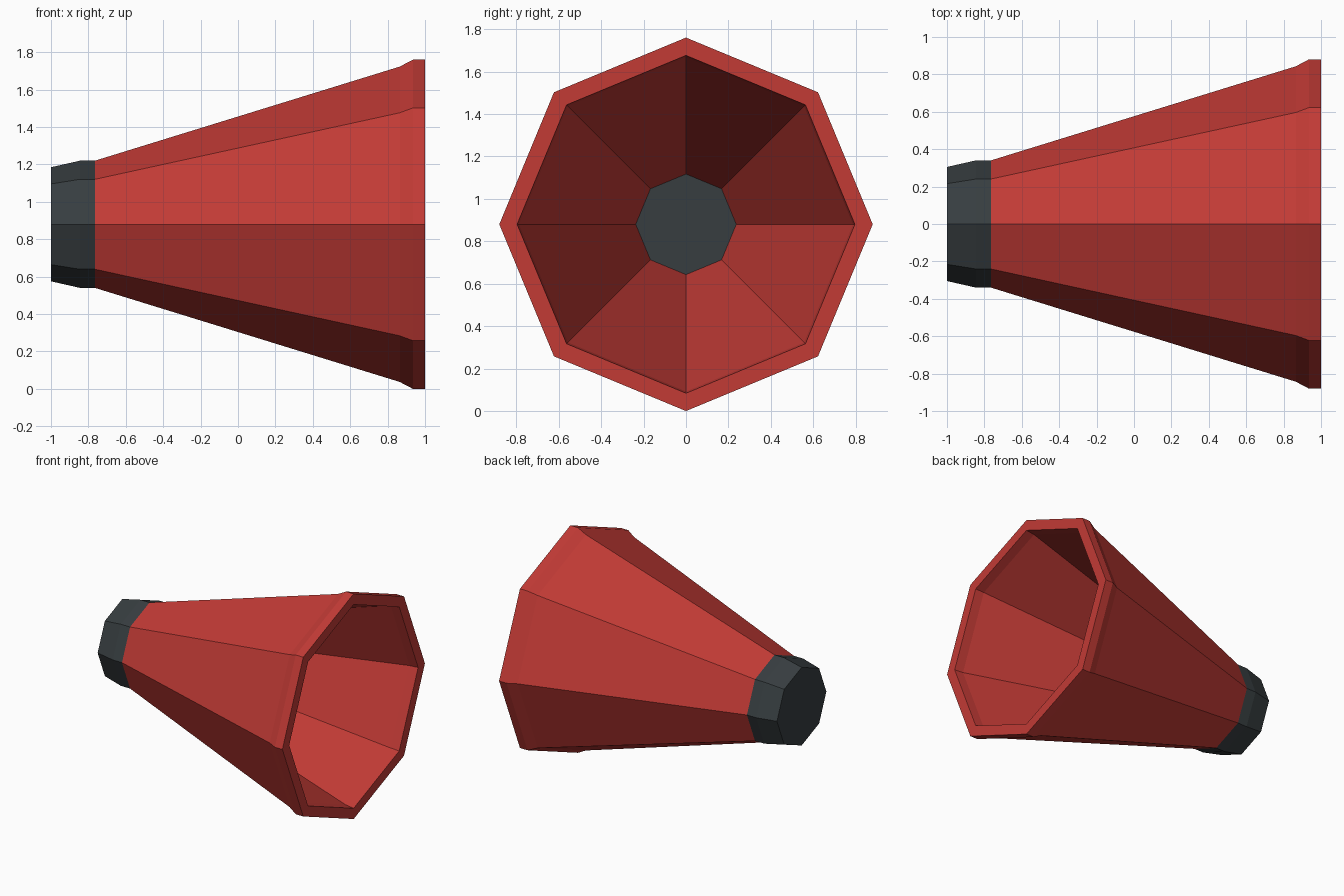
import bpy, bmesh
from math import cos, sin, pi

if "Cube" in bpy.data.objects:
    bpy.data.objects.remove(bpy.data.objects["Cube"])

SIDES = 8
AXIS_Z = 0.88


def material(name, color):
    m = bpy.data.materials.new(name)
    m.diffuse_color = (*color, 1)
    m.use_nodes = True
    m.node_tree.nodes["Principled BSDF"].inputs["Base Color"].default_value = m.diffuse_color
    return m


def lathe_x(name, profile, mat, caps=False, closed=False):
    """Sweep (x, radius) points around the horizontal axis with flat sides."""
    bm = bmesh.new()
    rings = [[bm.verts.new((x, r * cos(2 * pi * i / SIDES), AXIS_Z + r * sin(2 * pi * i / SIDES)))
              for i in range(SIDES)] for x, r in profile]
    pairs = list(zip(rings, rings[1:]))
    if closed:
        pairs.append((rings[-1], rings[0]))
    for a, b in pairs:
        for i in range(SIDES):
            j = (i + 1) % SIDES
            bm.faces.new((a[i], a[j], b[j], b[i]))
    if caps:
        bm.faces.new(rings[0])
        bm.faces.new(rings[-1])
    bmesh.ops.recalc_face_normals(bm, faces=bm.faces)
    mesh = bpy.data.meshes.new(name)
    bm.to_mesh(mesh)
    bm.free()
    mesh.materials.append(mat)
    ob = bpy.data.objects.new(name, mesh)
    bpy.context.collection.objects.link(ob)
    return ob


red = material("red", (0.54, 0.043, 0.036))
dark = material("dark_grey", (0.038, 0.047, 0.051))

# Hollow flared horn with a thickened rim
lathe_x("horn", [(-0.765, 0.34), (0.865, 0.843), (0.935, 0.88), (1.0, 0.88),
                 (1.0, 0.796), (0.93, 0.787), (-0.765, 0.237)], red, closed=True)

# Solid mouthpiece, its inner end visible down the horn
lathe_x("mouthpiece", [(-1.0, 0.305), (-0.845, 0.34), (-0.765, 0.34)], dark, caps=True)
